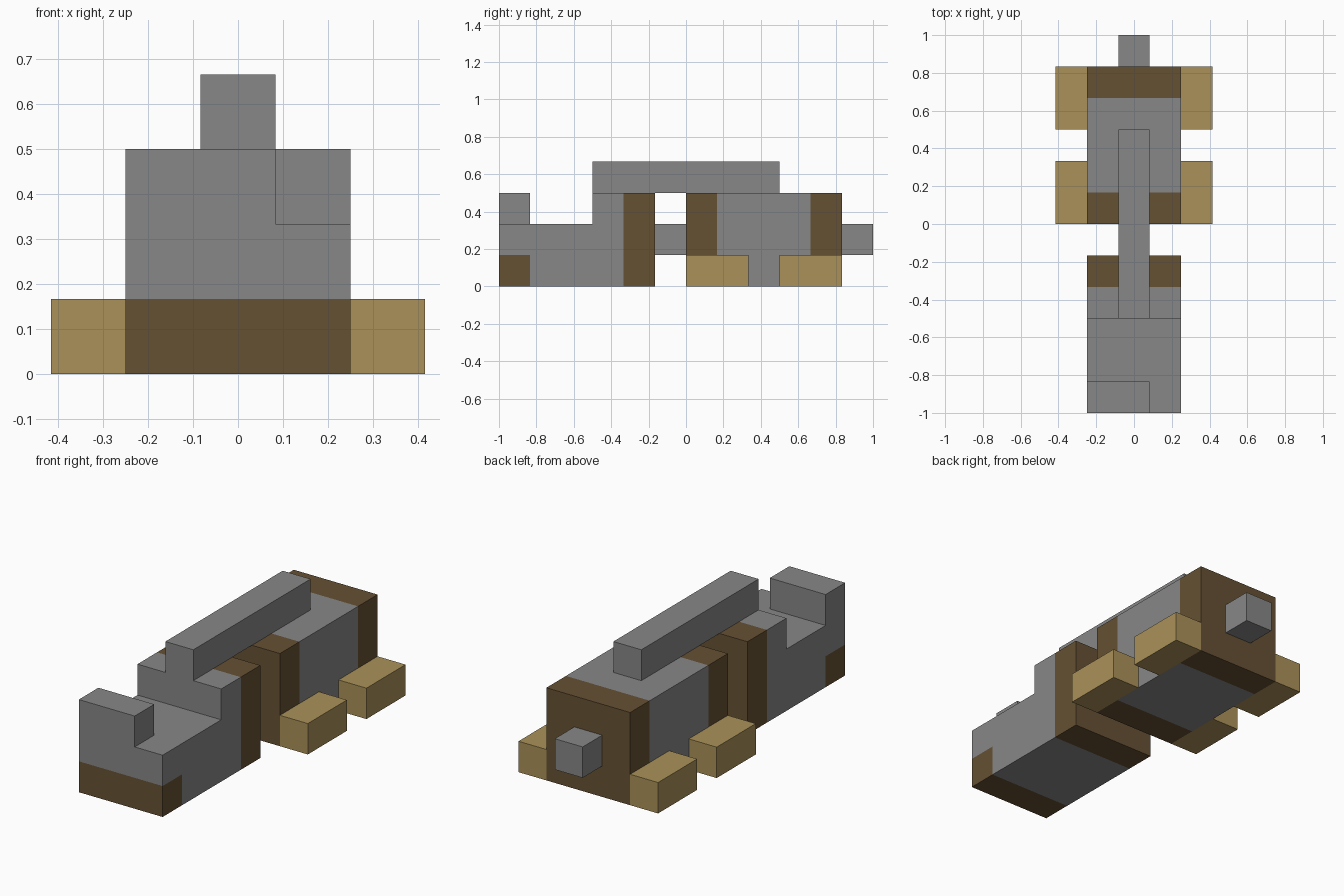
import bpy
import bmesh

cube = bpy.data.objects.get("Cube")
if cube:
    bpy.data.objects.remove(cube, do_unlink=True)

U = 1 / 6  # one block; all positions below are in blocks


def material(name, rgb):
    linear = [((c / 255 + 0.055) / 1.055) ** 2.4 for c in rgb] + [1]
    mat = bpy.data.materials.new(name)
    mat.use_nodes = True
    mat.diffuse_color = linear
    mat.node_tree.nodes["Principled BSDF"].inputs["Base Color"].default_value = linear
    return mat


grey = material("grey metal", (135, 135, 135))
brown = material("dark brown", (102, 81, 51))
tan = material("tan", (170, 145, 88))


def extrude_profile(name, profile, x0, x1, mats, cuts=(), is_second=None):
    """Extrude a (y, z) outline along x, cut it and colour faces by a rule."""
    bm = bmesh.new()
    face = bm.faces.new([bm.verts.new((x0, y, z)) for y, z in profile])
    new = bmesh.ops.extrude_face_region(bm, geom=[face])["geom"]
    moved = [v for v in new if isinstance(v, bmesh.types.BMVert)]
    bmesh.ops.translate(bm, verts=moved, vec=(x1 - x0, 0, 0))
    for axis, at in cuts:
        normal = [0, 0, 0]
        normal["xyz".index(axis)] = 1
        bmesh.ops.bisect_plane(bm, geom=bm.verts[:] + bm.edges[:] + bm.faces[:],
                               plane_co=[n * at for n in normal], plane_no=normal)
    bmesh.ops.recalc_face_normals(bm, faces=bm.faces)
    if is_second:
        for f in bm.faces:
            c = f.calc_center_median()
            f.material_index = int(is_second(c.y, c.z))
    bmesh.ops.scale(bm, vec=(U, U, U), verts=bm.verts)
    mesh = bpy.data.meshes.new(name)
    bm.to_mesh(mesh)
    bm.free()
    for m in mats:
        mesh.materials.append(m)
    obj = bpy.data.objects.new(name, mesh)
    bpy.context.collection.objects.link(obj)
    return obj


def box(name, x, y, z, mats, **rule):
    outline = [(y[0], z[0]), (y[1], z[0]), (y[1], z[1]), (y[0], z[1])]
    return extrude_profile(name, outline, *x, mats, **rule)


# Stepped front hull with a brown nose base and brown rear band
extrude_profile("front_hull",
                [(-6, 0), (-1, 0), (-1, 3), (-3, 3), (-3, 2), (-6, 2)],
                -1.5, 1.5, [grey, brown],
                cuts=[("y", -5), ("y", -2), ("z", 1)],
                is_second=lambda y, z: y > -2 or (y < -5 and z < 1))

# Rear hull with a brown band at each end
box("rear_hull", (-1.5, 1.5), (0, 5), (0, 3), [grey, brown],
    cuts=[("y", 1), ("y", 4)], is_second=lambda y, z: y < 1 or y > 4)

# Offset nose block, top beam, coupling and tail stub
box("nose_block", (-1.5, 0.5), (-6, -5), (2, 3), [grey])
box("top_beam", (-0.5, 0.5), (-3, 3), (3, 4), [grey])
box("coupling", (-0.5, 0.5), (-1, 0), (1, 2), [grey])
box("tail_stub", (-0.5, 0.5), (5, 6), (1, 2), [grey])

# Side blocks on both sides of the rear hull
for side, x in (("left", (1.5, 2.5)), ("right", (-2.5, -1.5))):
    for place, y in (("front", 0), ("rear", 3)):
        box(f"{side}_{place}_foot", x, (y, y + 2), (0, 1), [tan])
